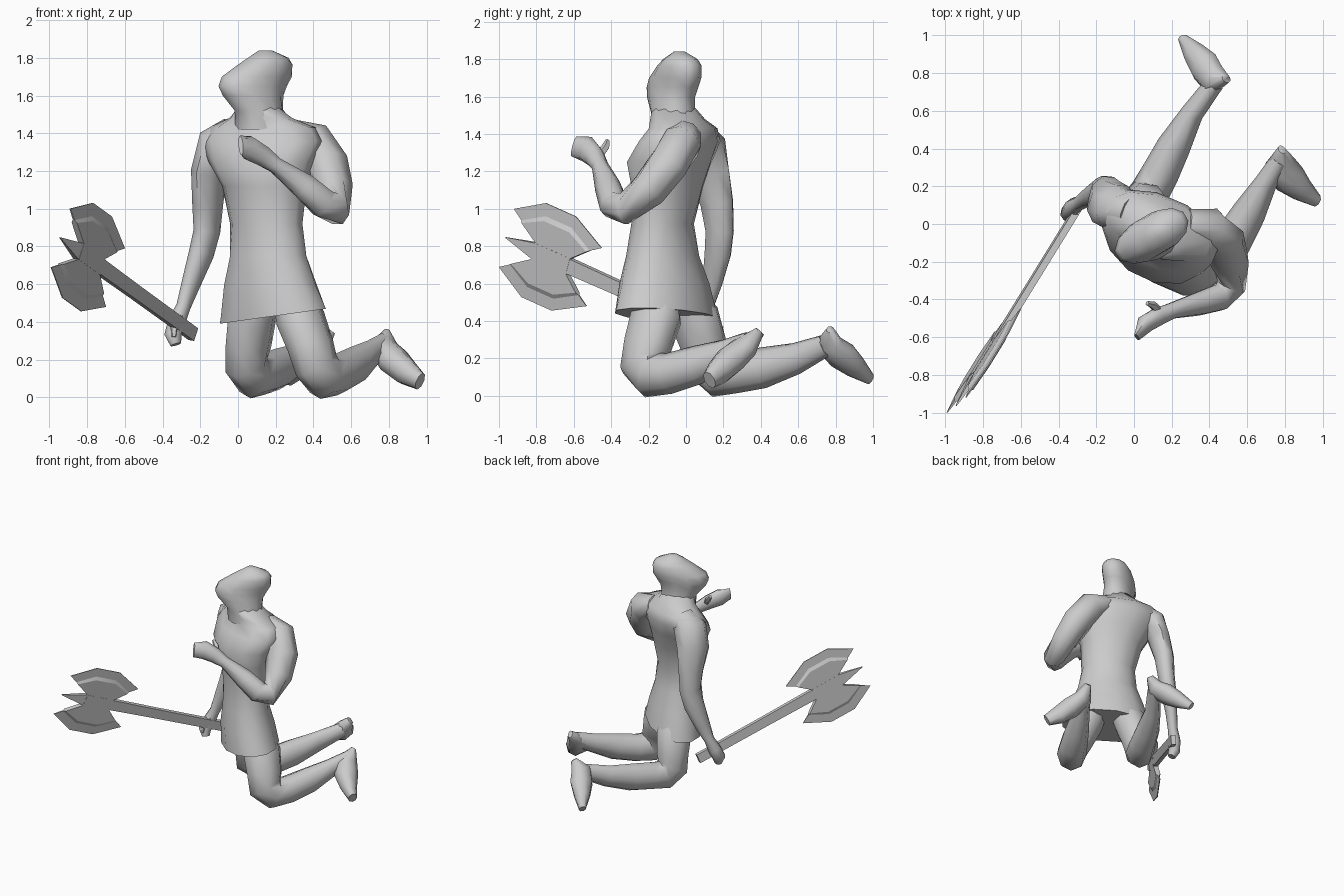
import bpy, math
from mathutils import Vector as V

HIP = V((0.84, -0.54, 0))          # sideways direction of the pelvis


def make(name, verts, faces, angle=50):
    me = bpy.data.meshes.new(name)
    me.from_pydata([tuple(v) for v in verts], [], faces)
    ob = bpy.data.objects.new(name, me)
    bpy.context.collection.objects.link(ob)
    bpy.ops.object.select_all(action='DESELECT')
    ob.select_set(True)
    bpy.context.view_layer.objects.active = ob
    bpy.ops.object.mode_set(mode='EDIT')
    bpy.ops.mesh.select_all(action='SELECT')
    bpy.ops.mesh.normals_make_consistent(inside=False)
    bpy.ops.object.mode_set(mode='OBJECT')
    bpy.ops.object.shade_smooth_by_angle(angle=math.radians(angle))
    return ob


def loft(name, rings, angle=60):
    n = len(rings[0])
    faces = [tuple(range(n)), tuple((len(rings) - 1) * n + i for i in range(n))]
    for r in range(len(rings) - 1):
        for i in range(n):
            j = (i + 1) % n
            faces.append((r * n + i, r * n + j, (r + 1) * n + j, (r + 1) * n + i))
    return make(name, [p for r in rings for p in r], faces, angle)


def level_ring(z, cx, cy, w, d, yaw, tilt=0, n=12):
    """Horizontal ellipse: w sideways, d forwards, turned by yaw."""
    a = math.radians(yaw)
    side, fwd = V((math.cos(a), -math.sin(a), 0)), V((-math.sin(a), -math.cos(a), 0))
    out = []
    for i in range(n):
        t = 2 * math.pi * (i + .5) / n
        p = V((cx, cy, z)) + side * (w * math.cos(t)) + fwd * (d * math.sin(t))
        p.z += tilt * (p.x - cx)
        out.append(p)
    return out


def limb(name, pts, ref, n=8):
    """Tube through (x, y, z, radius in the bending plane, radius along ref)."""
    ps = [V(p[:3]) for p in pts]
    rings = []
    for k, p in enumerate(pts):
        t = V((0, 0, 0))
        if k > 0:
            t += (ps[k] - ps[k - 1]).normalized()
        if k < len(ps) - 1:
            t += (ps[k + 1] - ps[k]).normalized()
        t.normalize()
        s = t.cross(ref).normalized()
        o = s.cross(t)
        rings.append([ps[k] + s * (p[3] * math.cos(2 * math.pi * i / n))
                      + o * (p[4] * math.sin(2 * math.pi * i / n)) for i in range(n)])
    return loft(name, rings)


# torso with flared skirt, shoulders and sloping neck base
loft("torso", [level_ring(*a) for a in (
    (.43, .185, -.105, .345, .21, 43, .14),
    (.60, .17, -.115, .285, .20, 43, .03),
    (.75, .16, -.125, .23, .17, 38),
    (.92, .15, -.125, .205, .155, 30),
    (1.12, .14, -.10, .235, .185, 27),
    (1.25, .125, -.09, .295, .215, 25),
    (1.36, .13, -.035, .34, .19, 23),
    (1.43, .13, -.015, .30, .155, 23),
    (1.48, .12, -.045, .18, .135, 30),
    (1.54, .11, -.065, .11, .12, 42))])

# head thrown back, chin towards front left
loft("head", [level_ring(*a) for a in (
    (1.42, .12, -.06, .13, .14, 60),
    (1.52, .11, -.07, .115, .135, 60),
    (1.60, .08, -.08, .11, .175, 60),
    (1.65, .078, -.072, .11, .20, 60),
    (1.70, .10, -.058, .11, .205, 60),
    (1.765, .145, -.035, .105, .155, 60),
    (1.80, .16, -.03, .085, .115, 60),
    (1.84, .145, -.035, .03, .035, 60))])

# raised left arm and open hand
ARM = V((-.36, .63, -.21))
limb("left_arm", [
    (.28, .01, 1.41, .06, .08), (.40, -.02, 1.355, .11, .11), (.475, -.10, 1.23, .12, .11),
    (.51, -.20, 1.10, .105, .10), (.515, -.33, 1.0, .09, .08), (.45, -.39, 1.03, .085, .075),
    (.35, -.42, 1.12, .075, .065), (.20, -.46, 1.23, .045, .045),
    (.13, -.49, 1.28, .06, .05), (.06, -.53, 1.32, .07, .05), (.015, -.60, 1.335, .055, .015)], ARM)
limb("left_thumb", [(.13, -.46, 1.29, .025, .025), (.10, -.43, 1.33, .022, .022),
                    (.07, -.42, 1.365, .012, .012)], ARM, 5)

# hanging right arm and gripping hand
limb("right_arm", [
    (-.02, .07, 1.42, .09, .07), (-.105, .095, 1.35, .13, .10), (-.15, .12, 1.2, .13, .085),
    (-.16, .165, 1.03, .10, .075), (-.165, .18, .88, .085, .065), (-.195, .17, .76, .08, .06),
    (-.25, .14, .60, .06, .045), (-.29, .11, .48, .04, .038),
    (-.325, .09, .40, .05, .045), (-.345, .06, .33, .05, .045), (-.33, .05, .28, .03, .03)], HIP)
limb("right_thumb", [(-.31, .07, .43, .022, .022), (-.34, .03, .37, .022, .022),
                     (-.34, .02, .32, .014, .014)], HIP, 5)

# kneeling legs: thigh, rounded knee, calf
limb("left_leg", [
    (.27, -.13, .56, .09, .10), (.33, -.16, .42, .15, .125), (.385, -.205, .27, .14, .12),
    (.415, -.23, .17, .135, .11), (.46, -.185, .11, .125, .11),
    (.52, -.09, .12, .11, .105), (.61, .06, .165, .105, .09),
    (.70, .22, .23, .075, .06), (.775, .34, .285, .06, .05)], HIP)
limb("right_leg", [
    (.11, -.02, .56, .09, .10), (.075, .045, .42, .145, .125), (.055, .095, .27, .13, .12),
    (.045, .11, .17, .13, .11), (.085, .17, .11, .12, .105),
    (.14, .27, .125, .11, .10), (.21, .41, .15, .11, .09),
    (.31, .59, .20, .085, .06), (.43, .75, .27, .06, .05)], HIP)

# wedge-shaped feet, blended into the ankles
limb("left_foot", [
    (.785, .395, .345, .02, .03), (.77, .32, .265, .085, .065), (.825, .24, .195, .09, .08),
    (.89, .18, .135, .065, .075), (.965, .125, .085, .035, .05)], V((.39, -.49, .79)))
limb("right_foot", [
    (.49, .77, .355, .02, .03), (.43, .76, .28, .085, .06), (.375, .835, .215, .09, .07),
    (.32, .905, .155, .065, .06), (.26, .985, .09, .025, .035)], V((.65, -.25, -.72)))

# axe frame: u along the shaft to the spike, v across the blades, w thickness
C = V((-.796, -.725, .74))
U = V((-.29, -.47, .21)).normalized()
B = V((.1, .08, .31)).normalized()
W = U.cross(B)


def axe_pt(u, v, w):
    return C + U * u + B * v + W * w


# twin blades with a ground edge stepped down from the thicker cheek
base = [(.1, .045), (-.13, .045)]
cheek = [(.217, .118), (.085, .18), (-.085, .18), (-.217, .118)]
ground = [(.23, .128), (.09, .205), (-.085, .205), (-.23, .128)]
outer = [(.295, .168), (.111, .272), (-.091, .272), (-.295, .168)]
for name, m in (("upper_blade", 1), ("lower_blade", -1)):
    verts, faces = [], []
    for s in (1, -1):
        b = len(verts)
        for row, th in ((base, .018), (cheek, .018), (ground, .006), (outer, .003)):
            verts += [axe_pt(u, v * m, th * s) for u, v in row]
        faces += [(b, b + 2, b + 5, b + 1), (b + 2, b + 3, b + 4, b + 5)]
        faces += [(r + k, r + k + 4, r + k + 5, r + k + 1)
                  for r in (b + 2, b + 6) for k in range(3)]
    rim = [0, 2, 6, 10, 11, 12, 13, 9, 5, 1]
    for i, a in enumerate(rim):
        c = rim[(i + 1) % len(rim)]
        faces.append((a, c, c + 14, a + 14))
    make(name, verts, faces, 15)


def bar(name, sections):
    loft(name, [[axe_pt(u, sv * v, sw * w) for sv, sw in ((1, 1), (-1, 1), (-1, -1), (1, -1))]
                for u, v, w in sections], 30)


# shaft, head block and spike
bar("axe_shaft", [(-1.14, .036, .018), (-.5, .038, .018), (-.1, .042, .018)])
bar("axe_head", [(-.13, .046, .019), (.1, .046, .019)])
bar("axe_spike", [(.09, .048, .018), (.3, .002, .003)])
